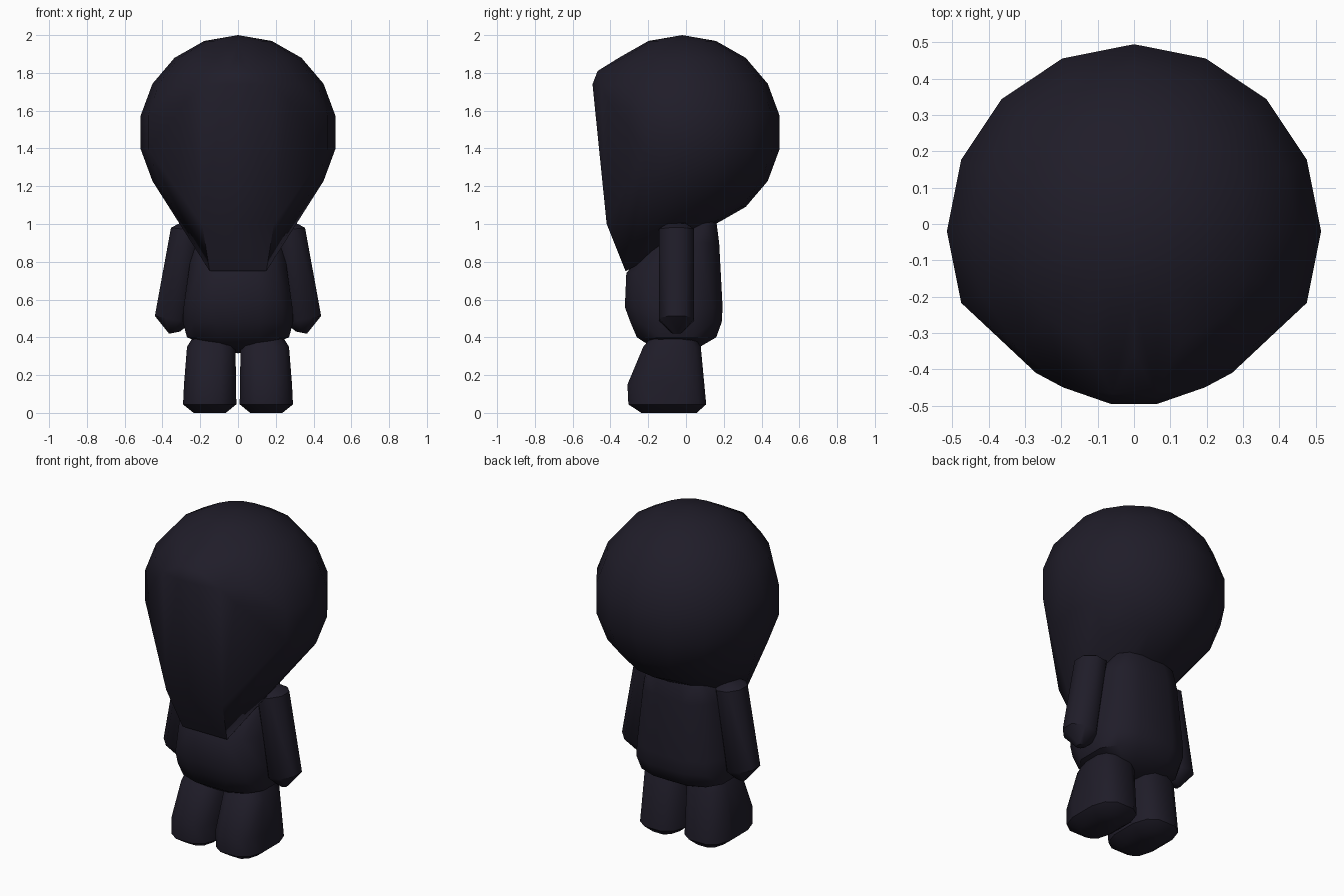
import bpy, bmesh
from math import sin, cos, pi, radians

if "Cube" in bpy.data.objects:
    bpy.data.objects.remove(bpy.data.objects["Cube"])

mat = bpy.data.materials.new("dark_fabric")
mat.diffuse_color = (0.014, 0.012, 0.022, 1)
mat.use_nodes = True
mat.node_tree.nodes["Principled BSDF"].inputs["Base Color"].default_value = mat.diffuse_color


def hull(name, points):
    """Convex, smooth-shaded solid wrapped around the points."""
    bm = bmesh.new()
    for p in points:
        bm.verts.new(p)
    bmesh.ops.remove_doubles(bm, verts=bm.verts, dist=0.002)
    bmesh.ops.convex_hull(bm, input=bm.verts)
    bmesh.ops.delete(bm, geom=[v for v in bm.verts if not v.link_faces], context='VERTS')
    bmesh.ops.recalc_face_normals(bm, faces=bm.faces)
    me = bpy.data.meshes.new(name)
    bm.to_mesh(me)
    bm.free()
    me.materials.append(mat)
    ob = bpy.data.objects.new(name, me)
    bpy.context.collection.objects.link(ob)
    bpy.ops.object.select_all(action='DESELECT')
    ob.select_set(True)
    bpy.context.view_layer.objects.active = ob
    bpy.ops.object.shade_smooth_by_angle(angle=radians(45))
    return ob


def ring(z, xc, hx, y0, y1, n=12, power=0.7, tilt=0.0):
    """Rounded-box cross-section; tilt raises the outer side."""
    pts = []
    for i in range(n):
        a = 2 * pi * (i + 0.5) / n
        c, s = cos(a), sin(a)
        m = cos(pi / n) ** power
        dx = hx * abs(c) ** power * (1 if c > 0 else -1) / m
        dy = abs(s) ** power * (1 if s > 0 else -1)
        pts.append((xc + dx, (y0 + y1) / 2 + dy * (y1 - y0) / 2, z + tilt * dx))
    return pts


def mirrored(name, points):
    for side, s in (("right", 1), ("left", -1)):
        hull(f"{side}_{name}", [(x * s, y, z) for x, y, z in points])


# Head: ball with the front cut to a flat face tapering to a chin
ball = [(0, -0.02, 2.0)]
for r in range(1, 9):
    t = pi * r / 9
    for i in range(16):
        a = 2 * pi * i / 16
        p = (0.523 * sin(t) * sin(a), -0.02 + 0.523 * sin(t) * cos(a), 1.485 + 0.515 * cos(t))
        if p[1] > -0.25 or p[2] > 1.7:
            ball.append(p)
face = [(0.065, -0.495, 1.74), (0.06, -0.468, 1.81), (0.195, -0.45, 1.73),
        (0.27, -0.41, 1.65), (0.19, -0.42, 1.0), (0.15, -0.32, 0.75)]
hull("head", ball + [(x * s, y, z) for x, y, z in face for s in (1, -1)])

# Torso with a rounded belly
torso = [(1.04, 0.12, 0.05, 0.15), (1.0, 0.20, -0.05, 0.165), (0.9, 0.24, -0.19, 0.18),
         (0.74, 0.262, -0.322, 0.19), (0.56, 0.288, -0.33, 0.2),
         (0.48, 0.292, -0.30, 0.195), (0.4, 0.27, -0.265, 0.165), (0.34, 0.12, -0.17, 0.06)]
hull("torso", [p for z, hx, y0, y1 in torso for p in ring(z, 0, hx, y0, y1)] + [(0, -0.05, 0.315)])

# Arms hang slightly outwards
mirrored("arm",
         ring(1.005, 0.275, 0.04, -0.10, 0.0, 8, 1, -0.1)
         + ring(0.97, 0.27, 0.085, -0.15, 0.05, 8, 1, 0.12)
         + ring(0.495, 0.348, 0.092, -0.15, 0.05, 8, 1, 0.2)
         + ring(0.425, 0.335, 0.03, -0.08, -0.02, 8, 1, -0.2))

# Legs flare into blunt feet
leg = [(0.0, 0.15, 0.085, -0.24, 0.06), (0.045, 0.15, 0.141, -0.31, 0.112),
       (0.15, 0.148, 0.138, -0.315, 0.10), (0.35, 0.142, 0.128, -0.23, 0.082),
       (0.43, 0.14, 0.08, -0.16, 0.03)]
mirrored("leg", [p for sec in leg for p in ring(*sec)])
